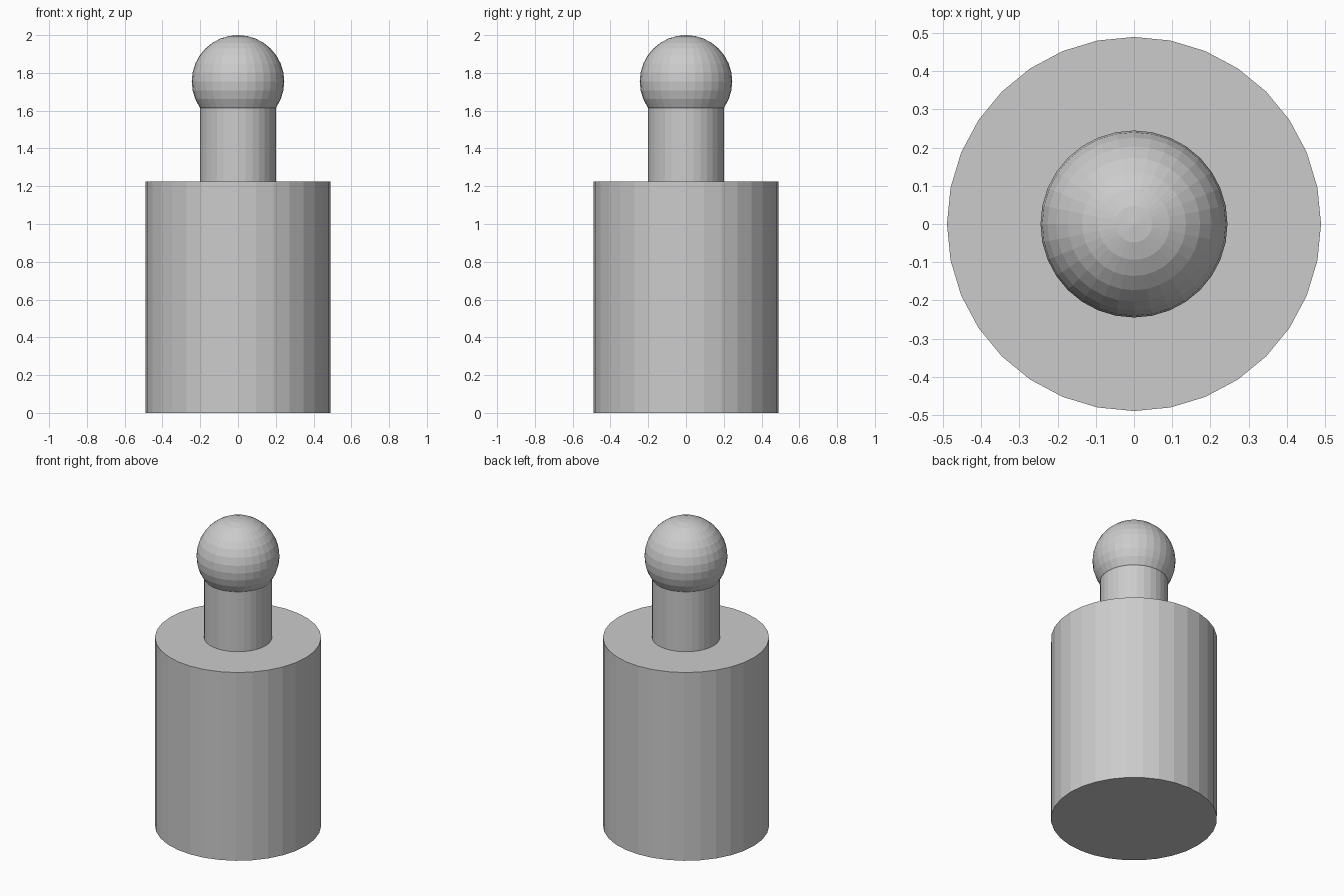
import bpy

if "Cube" in bpy.data.objects:
    bpy.data.objects.remove(bpy.data.objects["Cube"])

SIDES = 32


def cylinder(name, radius, bottom, top):
    bpy.ops.mesh.primitive_cylinder_add(
        vertices=SIDES, radius=radius, depth=top - bottom,
        location=(0, 0, (bottom + top) / 2))
    bpy.context.object.name = name


# Wide base body
cylinder("body", 0.49, 0.0, 1.225)

# Narrow neck, running up into the ball
cylinder("neck", 0.2, 1.225, 1.7)

# Ball on top
bpy.ops.mesh.primitive_uv_sphere_add(
    segments=SIDES, ring_count=16, radius=0.245, location=(0, 0, 1.755))
bpy.context.object.name = "ball_top"
